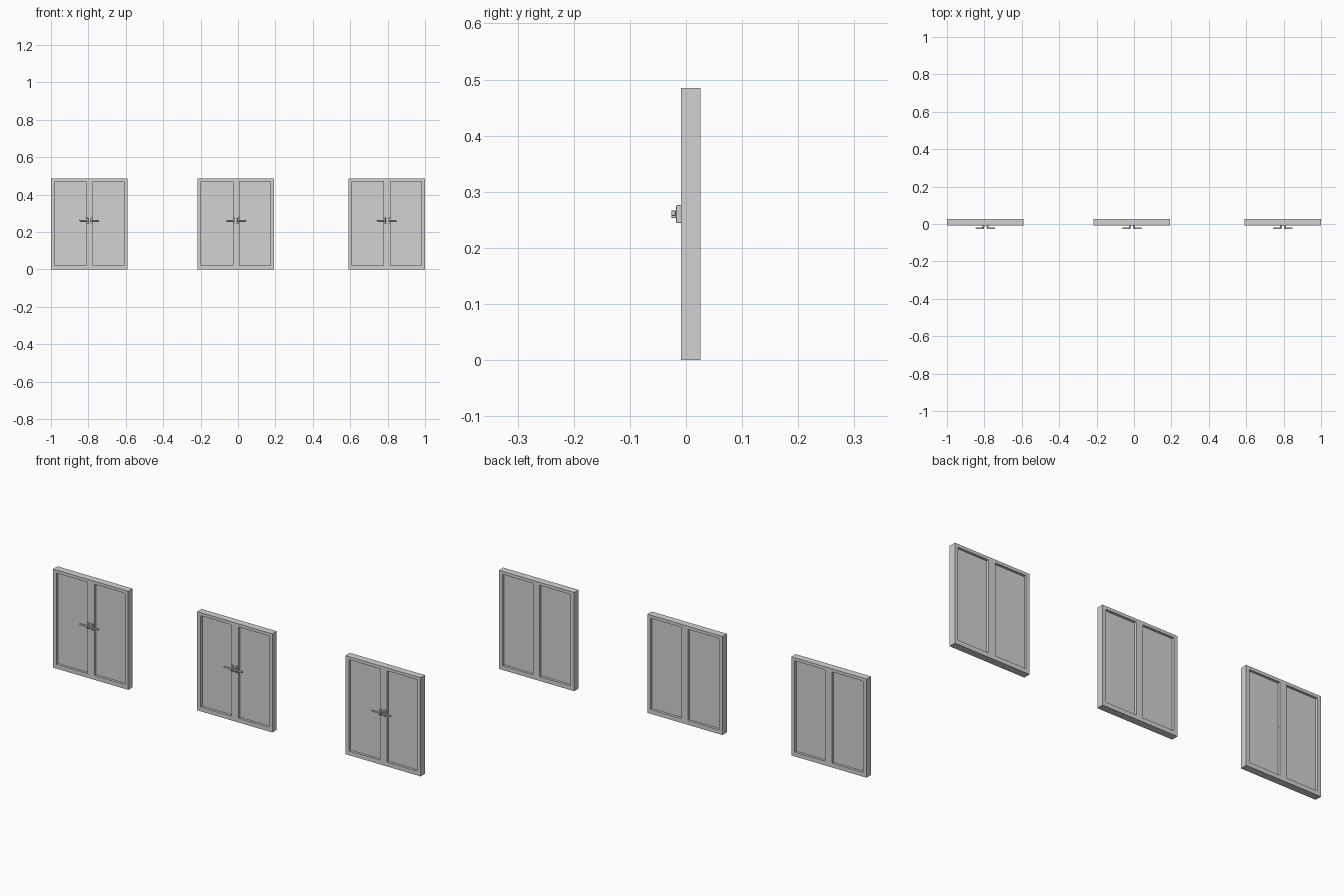
import bpy, bmesh
from mathutils import Matrix, Vector

if "Cube" in bpy.data.objects:
    bpy.data.objects.remove(bpy.data.objects["Cube"])

grey = bpy.data.materials.new("painted_grey")
grey.diffuse_color = (0.65, 0.65, 0.65, 1)
grey.use_nodes = True
grey.node_tree.nodes["Principled BSDF"].inputs["Base Color"].default_value = grey.diffuse_color

Y_FRONT, Y_BACK = -0.009, 0.0255      # frame faces
RECESS = 0.012                        # depth of each pane recess
HEIGHT = 0.485
XS = [-0.2045, -0.185, -0.0165, 0.0205, 0.186, 0.2045]
ZS = [0.0, 0.021, 0.470, HEIGHT]


def finish(bm, name, x):
    bmesh.ops.recalc_face_normals(bm, faces=bm.faces[:])
    mesh = bpy.data.meshes.new(name)
    bm.to_mesh(mesh)
    bm.free()
    mesh.materials.append(grey)
    ob = bpy.data.objects.new(name, mesh)
    ob.location.x = x
    bpy.context.collection.objects.link(ob)
    return ob


def box(bm, lo, hi, bevel=0.0):
    lo, hi = Vector(lo), Vector(hi)
    m = Matrix.Translation((lo + hi) / 2) @ Matrix.Diagonal((*(hi - lo), 1))
    verts = bmesh.ops.create_cube(bm, size=1, matrix=m)["verts"]
    if bevel:
        edges = list({e for v in verts for e in v.link_edges})
        bmesh.ops.bevel(bm, geom=edges, offset=bevel, segments=2,
                        profile=0.5, affect='EDGES')


# Window frame: a slab with two recessed panes on both faces
def window(x):
    bm = bmesh.new()
    panes = []
    for y, depth in ((Y_FRONT, RECESS), (Y_BACK, -RECESS)):
        g = [[bm.verts.new((a, y, b)) for b in ZS] for a in XS]
        for i in range(5):
            for j in range(3):
                f = bm.faces.new((g[i][j], g[i + 1][j], g[i + 1][j + 1], g[i][j + 1]))
                if i in (1, 3) and j == 1:
                    panes.append((f, depth))
    # outer edges of the slab
    rim = [e for e in bm.edges if e.is_boundary]
    bmesh.ops.bridge_loops(bm, edges=rim)
    # sink the panes
    for f, depth in panes:
        new = bmesh.ops.extrude_discrete_faces(bm, faces=[f])["faces"][0]
        bmesh.ops.translate(bm, verts=new.verts[:], vec=(0, depth, 0))
    return finish(bm, "window_frame", x)


# Latch pin: its ends show on the centre post behind the panes
def latch_pin(x):
    bm = bmesh.new()
    box(bm, (XS[2] - 0.001, 0.0165, 0.257), (XS[3] + 0.001, 0.0205, 0.263))
    return finish(bm, "latch_pin", x)


# Lever handle: back plate, hub and outward lever
def handle(x, side):
    bm = bmesh.new()
    box(bm, (0.006, -0.0175, 0.244), (0.016, -0.008, 0.276), 0.002)
    box(bm, (0.007, -0.0262, 0.253), (0.015, -0.017, 0.267), 0.002)
    box(bm, (0.009, -0.0262, 0.257), (0.052, -0.0185, 0.265), 0.002)
    bmesh.ops.scale(bm, vec=(side, 1, 1), verts=bm.verts[:])
    return finish(bm, "left_handle" if side < 0 else "right_handle", x)


for cx in (-0.7955, -0.0115, 0.7955):
    window(cx)
    latch_pin(cx)
    for s in (-1, 1):
        handle(cx + 0.001, s)
